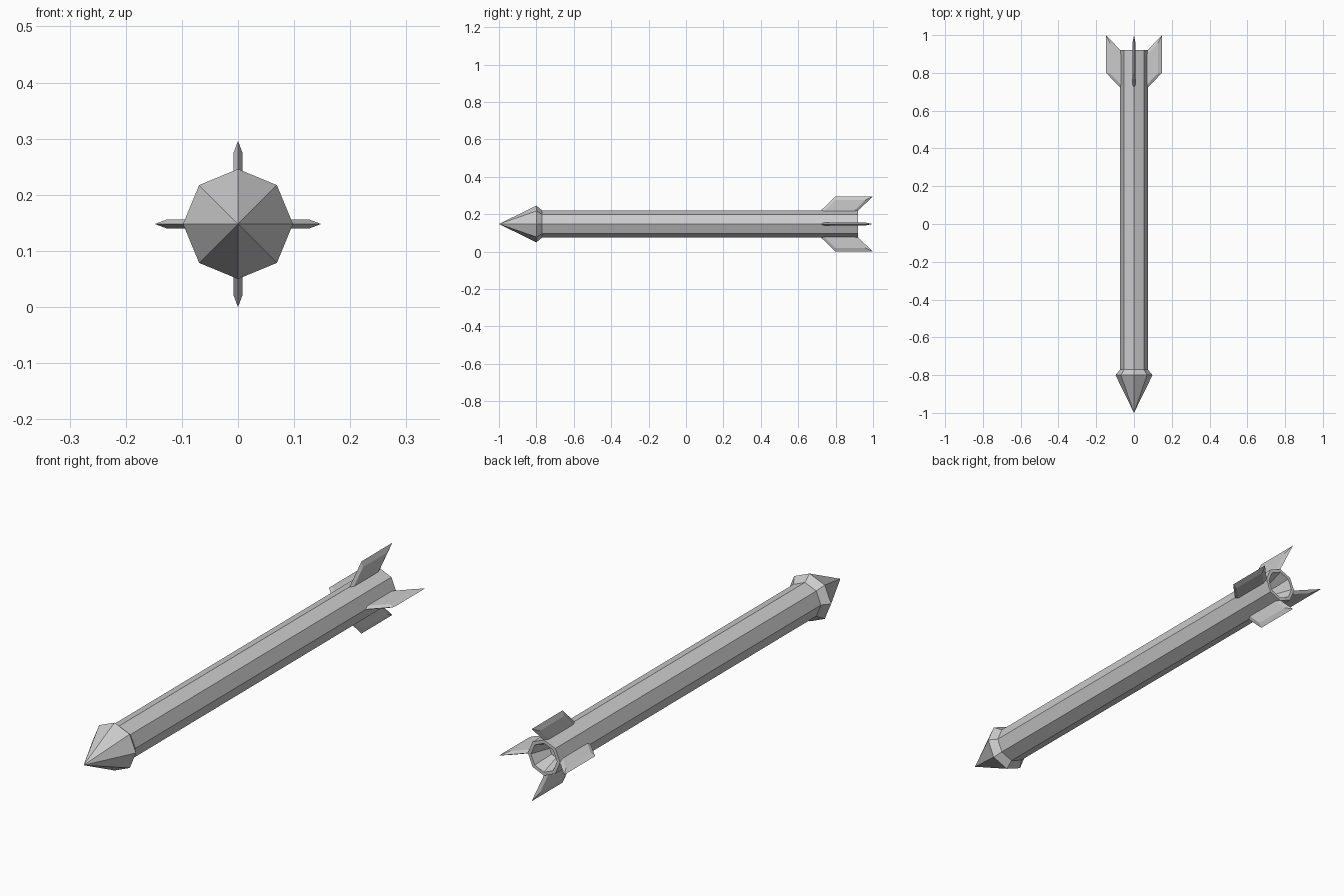
import bpy, bmesh, math
from mathutils import Matrix

if "Cube" in bpy.data.objects:
    bpy.data.objects.remove(bpy.data.objects["Cube"])

AXIS_Z = 0.148   # height of the long axis
SIDES = 8


def finish(name, bm):
    bmesh.ops.recalc_face_normals(bm, faces=bm.faces[:])
    mesh = bpy.data.meshes.new(name)
    bm.to_mesh(mesh)
    bm.free()
    obj = bpy.data.objects.new(name, mesh)
    bpy.context.collection.objects.link(obj)
    obj.location.z = AXIS_Z
    return obj


def lathe(name, profile):
    """Eight-sided solid along y from (radius, y) pairs; radius 0 is a tip."""
    bm = bmesh.new()
    rings = []
    for r, y in profile:
        count = SIDES if r > 0 else 1
        rings.append([bm.verts.new((r * math.cos(math.tau * i / SIDES), y,
                                    r * math.sin(math.tau * i / SIDES)))
                      for i in range(count)])
    for a, b in zip(rings, rings[1:]):
        for i in range(SIDES):
            j = (i + 1) % SIDES
            quad = [a[i % len(a)], a[j % len(a)], b[j % len(b)], b[i % len(b)]]
            bm.faces.new(list(dict.fromkeys(quad)))
    for ring in (rings[0], rings[-1]):
        if len(ring) > 2:
            bm.faces.new(ring)
    return finish(name, bm)


def fin(name, angle):
    """Swept fin: sharp outline on the mid-plane, flat inset panel each side."""
    outline = [(0.066, 0.715), (0.148, 0.80), (0.148, 1.0), (0.066, 0.914)]
    panel = [(0.066, 0.735), (0.127, 0.798), (0.127, 0.958), (0.066, 0.894)]
    bm = bmesh.new()
    edge = [bm.verts.new((x, y, 0)) for x, y in outline]
    for t in (0.008, -0.008):
        flat = [bm.verts.new((x, y, t)) for x, y in panel]
        bm.faces.new(flat)
        for i in range(4):
            j = (i + 1) % 4
            bm.faces.new([edge[i], edge[j], flat[j], flat[i]])
    bm.transform(Matrix.Rotation(angle, 4, 'Y'))
    return finish(name, bm)


# Pointed head with a short back slope
lathe("head", [(0, -1.0), (0.098, -0.80), (0.073, -0.77)])

# Long shaft with a tapered recess in the tail
lathe("shaft", [(0.073, -0.775), (0.073, 0.92), (0.059, 0.92), (0.03, 0.84)])

# Four tail fins
for k, side in enumerate(("right", "bottom", "left", "top")):
    fin(side + "_fin", k * math.pi / 2)
